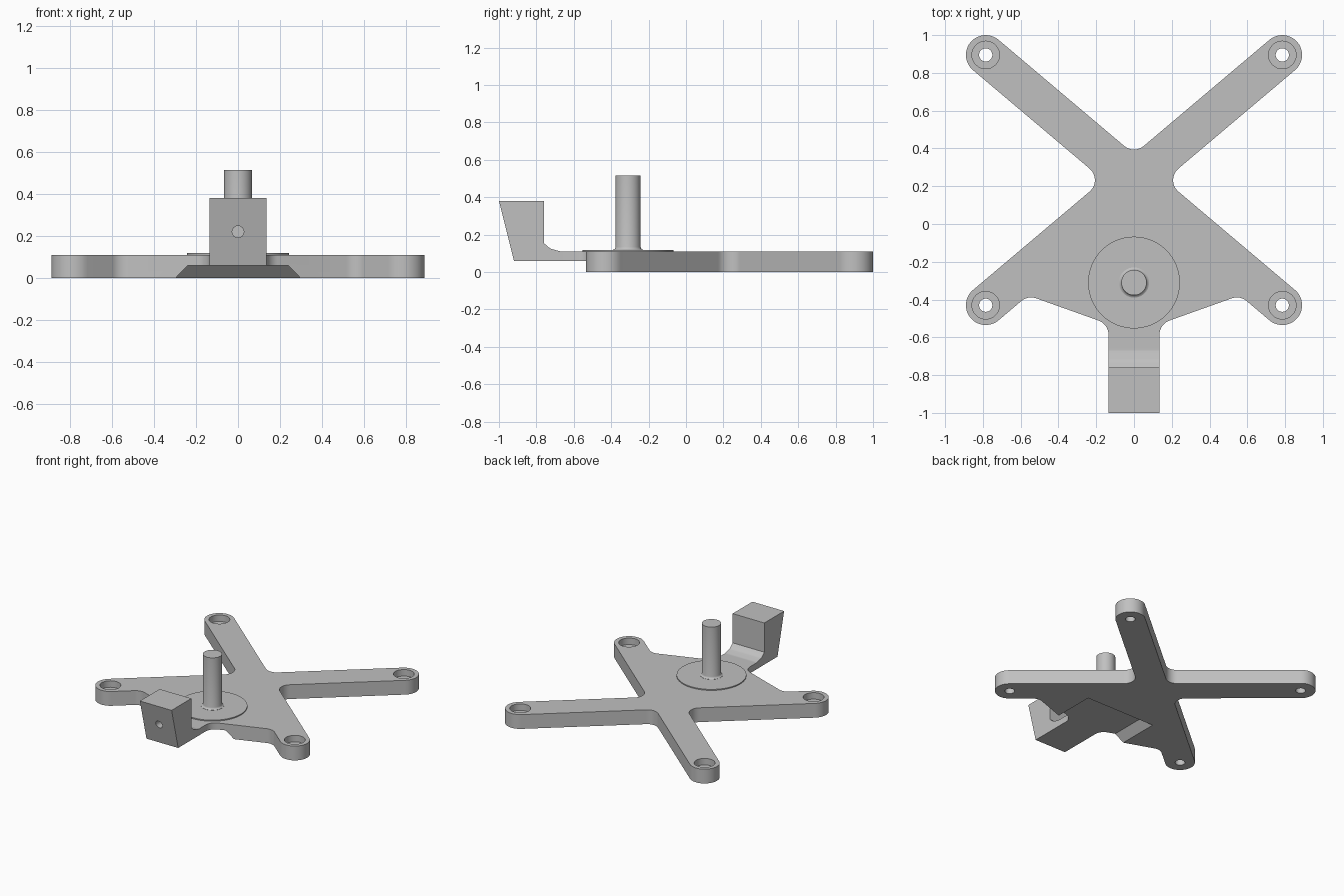
import bpy, bmesh, math
from mathutils import Vector

if "Cube" in bpy.data.objects:
    bpy.data.objects.remove(bpy.data.objects["Cube"])

grey = bpy.data.materials.new("metal_grey")
grey.diffuse_color = (0.53, 0.53, 0.53, 1)
grey.use_nodes = True
grey.node_tree.nodes["Principled BSDF"].inputs["Base Color"].default_value = grey.diffuse_color


def finish(name, bm):
    bmesh.ops.recalc_face_normals(bm, faces=bm.faces)
    me = bpy.data.meshes.new(name)
    bm.to_mesh(me)
    bm.free()
    me.materials.append(grey)
    ob = bpy.data.objects.new(name, me)
    bpy.context.collection.objects.link(ob)
    return ob


def rounded(corners, steps=10):
    """Closed outline from (x, y, radius) corners."""
    pts = []
    for i, (x, y, r) in enumerate(corners):
        p = Vector((x, y))
        if r == 0:
            pts.append(p)
            continue
        a = (Vector(corners[i - 1][:2]) - p).normalized()
        b = (Vector(corners[(i + 1) % len(corners)][:2]) - p).normalized()
        half = a.angle(b) / 2
        c = p + (a + b).normalized() * r / math.sin(half)
        t = r / math.tan(half)
        va, vb = p + a * t - c, p + b * t - c
        sweep = va.angle(vb)
        for k in range(steps + 1):
            f = k / steps
            q = c + (va * math.sin((1 - f) * sweep) + vb * math.sin(f * sweep)) / math.sin(sweep)
            pts.append(q)
    return [q for i, q in enumerate(pts) if (q - pts[i - 1]).length > 1e-4]


def extrude(name, pts, offset):
    bm = bmesh.new()
    face = bm.faces.new([bm.verts.new(p) for p in pts])
    new = bmesh.ops.extrude_face_region(bm, geom=[face])["geom"]
    bmesh.ops.translate(bm, vec=offset, verts=[v for v in new if isinstance(v, bmesh.types.BMVert)])
    return finish(name, bm)


def lathe(name, profile, centre, n=48):
    """Solid of revolution from (radius, z) rings with flat caps."""
    bm = bmesh.new()
    rings = [[bm.verts.new((centre[0] + r * math.cos(math.tau * i / n),
                            centre[1] + r * math.sin(math.tau * i / n), z))
              for i in range(n)] for r, z in profile]
    for lo, hi in zip(rings, rings[1:]):
        for i in range(n):
            bm.faces.new((lo[i], lo[(i + 1) % n], hi[(i + 1) % n], hi[i]))
    bm.faces.new(rings[0])
    bm.faces.new(rings[-1])
    return finish(name, bm)


def cut(target, cutter):
    mod = target.modifiers.new("cut", 'BOOLEAN')
    mod.operation, mod.solver, mod.object = 'DIFFERENCE', 'EXACT', cutter
    bpy.context.view_layer.objects.active = target
    bpy.ops.object.modifier_apply(modifier=mod.name)
    bpy.data.objects.remove(cutter)


# Plate outline: right half, then mirrored
T, W, R = 0.11, 0.105, 0.08
hub = Vector((0, 0.2325))
ends = [Vector((0.785, 0.895)), Vector((0.785, -0.43))]


def arm_tip(end):
    d = (end - hub).normalized()
    n = Vector((-d.y, d.x))
    return [(*(end + d * W + n * W), W), (*(end + d * W - n * W), W)]


JOIN = -0.66
right = (arm_tip(ends[0]) + [(0.163, hub.y, R)] + arm_tip(ends[1])
         + [(0.561, -0.378, R), (0.135, -0.53, R), (0.135, JOIN, 0)])
left = [(-x, y, r) for x, y, r in reversed(right)]
outline = rounded([(0, 0.3695, R)] + right + left)
plate = extrude("cross_plate", [(p.x, p.y, 0) for p in outline], (0, 0, T))

# Counterbored screw holes at the arm tips
for e in ends:
    for s in (-1, 1):
        cut(plate, lathe("screw_hole", [(0.035, -0.1), (0.035, 0.06), (0.073, 0.06), (0.073, 0.2)],
                         (s * e.x, e.y), 32))

# Sloped-wall relief under the front of the plate
bm = bmesh.new()
low = [bm.verts.new(p) for p in ((-0.345, -1.2, -0.05), (0.345, -1.2, -0.05),
                                 (0.345, -0.10, -0.05), (-0.345, -0.10, -0.05))]
top = [bm.verts.new(p) for p in ((-0.24, -1.2, 0.06), (0.24, -1.2, 0.06),
                                 (0.24, -0.21, 0.06), (-0.24, -0.21, 0.06))]
bm.faces.new(low)
bm.faces.new(top)
for i in range(4):
    j = (i + 1) % 4
    bm.faces.new((low[i], low[j], top[j], top[i]))
cut(plate, finish("relief", bm))

# Upturned front block with curved inner corner
side = rounded([(JOIN, 0.06, 0), (-0.92, 0.06, 0), (-1.0, 0.38, 0), (-0.76, 0.38, 0),
                (-0.76, 0.155, 0), (-0.725, 0.125, 0.05), (-0.67, T, 0.05), (JOIN, T, 0)], 5)
block = extrude("front_block", [(-0.135, p.x, p.y) for p in side], (0.27, 0, 0))

# Blind hole in the front of the block
drill = lathe("drill", [(0.028, -0.85), (0.028, -1.2)], (0, 0), 24)
for v in drill.data.vertices:
    v.co = (v.co.x, v.co.z, 0.22 + v.co.y)
bm = bmesh.new()
bm.from_mesh(drill.data)
bmesh.ops.recalc_face_normals(bm, faces=bm.faces)
bm.to_mesh(drill.data)
bm.free()
cut(block, drill)

# Round pad and upright pin with a flared foot
pad = lathe("round_pad", [(0.243, 0.10), (0.243, 0.118)], (0, -0.31), 64)
pin = lathe("upright_pin", [(0.08, 0.11), (0.08, 0.119), (0.073, 0.122), (0.069, 0.127),
                            (0.067, 0.134), (0.067, 0.515)], (0, -0.31))

for ob in (plate, block, pad, pin):
    bpy.ops.object.select_all(action='DESELECT')
    ob.select_set(True)
    bpy.context.view_layer.objects.active = ob
    bpy.ops.object.shade_smooth_by_angle(angle=math.radians(35))
